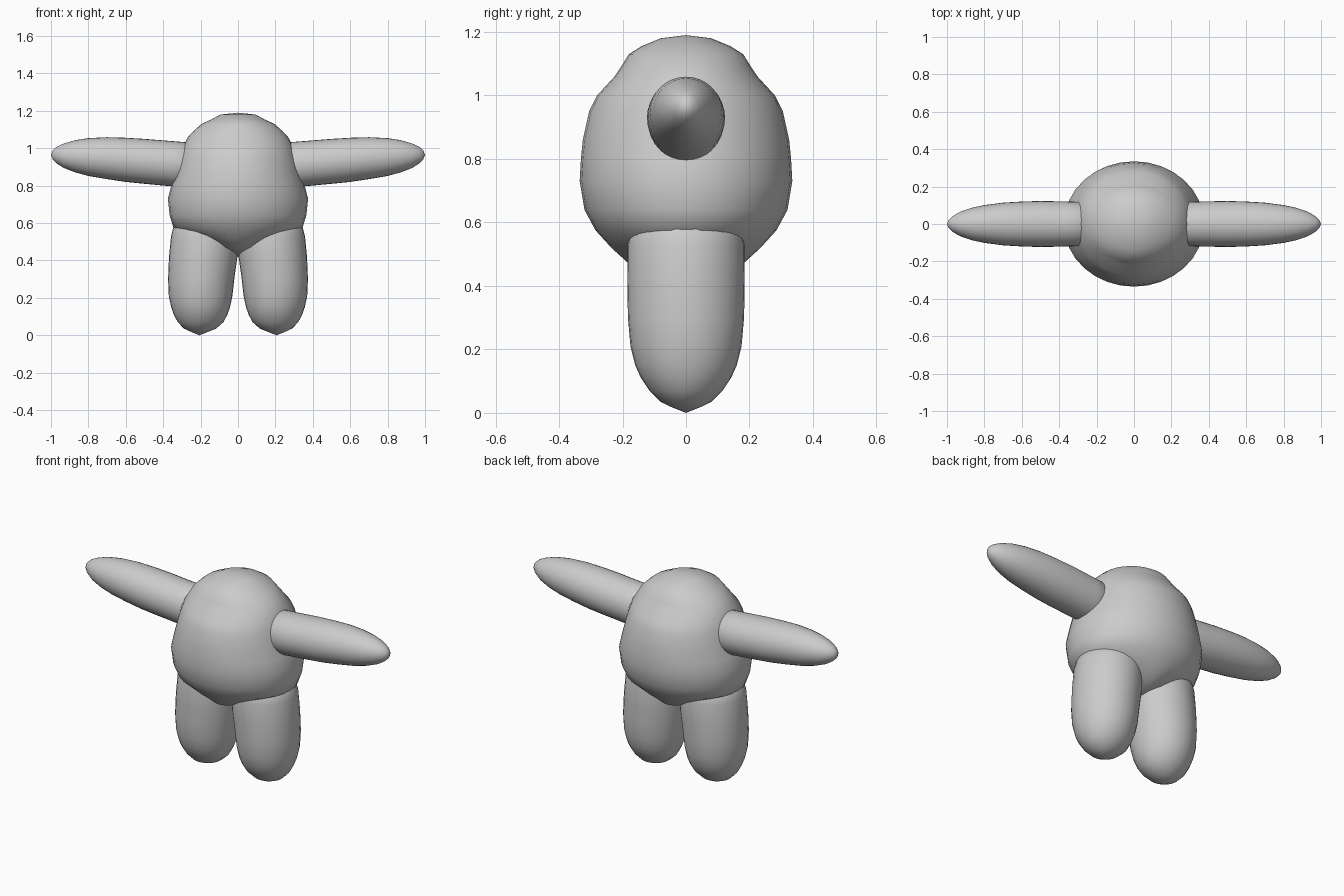
import bpy, bmesh, math
from mathutils import Vector

cube = bpy.data.objects.get("Cube")
if cube:
    bpy.data.objects.remove(cube, do_unlink=True)

grey = bpy.data.materials.new("plain grey")
grey.use_nodes = True
grey.diffuse_color = (0.6, 0.6, 0.6, 1)
grey.node_tree.nodes["Principled BSDF"].inputs["Base Color"].default_value = (0.6, 0.6, 0.6, 1)


def loft(name, rings, u, v, start, end, segments=32):
    """Skin elliptical rings (centre, radius along u, radius along v), closed by two tips."""
    bm = bmesh.new()
    u, v = Vector(u), Vector(v)
    loops = []
    for centre, ru, rv in rings:
        angles = [math.tau * i / segments for i in range(segments)]
        loops.append([bm.verts.new(Vector(centre) + u * ru * math.cos(a) + v * rv * math.sin(a))
                      for a in angles])
    first, last = bm.verts.new(start), bm.verts.new(end)
    for i in range(segments):
        j = (i + 1) % segments
        for a, b in zip(loops, loops[1:]):
            bm.faces.new((a[i], a[j], b[j], b[i]))
        bm.faces.new((first, loops[0][j], loops[0][i]))
        bm.faces.new((last, loops[-1][i], loops[-1][j]))
    bmesh.ops.recalc_face_normals(bm, faces=bm.faces)
    mesh = bpy.data.meshes.new(name)
    bm.to_mesh(mesh)
    bm.free()
    mesh.polygons.foreach_set("use_smooth", [True] * len(mesh.polygons))
    mesh.materials.append(grey)
    obj = bpy.data.objects.new(name, mesh)
    bpy.context.collection.objects.link(obj)
    return obj


# Body: height, half width, half depth
body = [(0.47, 0.11, 0.18), (0.52, 0.22, 0.235), (0.575, 0.345, 0.285),
        (0.64, 0.365, 0.32), (0.73, 0.375, 0.335), (0.80, 0.357, 0.331),
        (0.86, 0.34, 0.325), (0.95, 0.317, 0.305), (1.00, 0.30, 0.28),
        (1.06, 0.268, 0.225), (1.09, 0.24, 0.205), (1.13, 0.195, 0.18),
        (1.155, 0.14, 0.14), (1.18, 0.095, 0.08)]
loft("body", [((0, 0, z), w, d) for z, w, d in body],
     (1, 0, 0), (0, 1, 0), (0, 0, 0.42), (0, 0, 1.19))

# Leg: height, sideways centre, half width, half depth
leg = [(0.02, 0.205, 0.05, 0.05), (0.035, 0.203, 0.085, 0.08), (0.07, 0.2, 0.122, 0.115),
       (0.11, 0.2, 0.143, 0.142), (0.15, 0.2, 0.157, 0.16), (0.21, 0.2, 0.17, 0.175),
       (0.30, 0.197, 0.177, 0.183), (0.42, 0.186, 0.183, 0.185),
       (0.53, 0.176, 0.182, 0.184), (0.62, 0.17, 0.165, 0.165)]

# Arm: sideways position, centre height, half depth, half height
arm = [(0.2, 0.908, 0.115, 0.118), (0.35, 0.917, 0.12, 0.121), (0.5, 0.93, 0.123, 0.12),
       (0.6, 0.938, 0.12, 0.118), (0.7, 0.947, 0.114, 0.112), (0.8, 0.953, 0.101, 0.101),
       (0.87, 0.957, 0.086, 0.086), (0.93, 0.96, 0.065, 0.066),
       (0.97, 0.963, 0.042, 0.044), (0.99, 0.964, 0.023, 0.025)]

# Mirrored limbs
for side, s in (("left", 1), ("right", -1)):
    loft(side + "_leg", [((s * x, 0, z), w, d) for z, x, w, d in leg],
         (1, 0, 0), (0, 1, 0), (s * 0.207, 0, 0), (s * 0.17, 0, 0.68))
    loft(side + "_arm", [((s * x, 0, z), d, h) for x, z, d, h in arm],
         (0, 1, 0), (0, 0, 1), (s * 0.15, 0, 0.905), (s, 0, 0.965))
